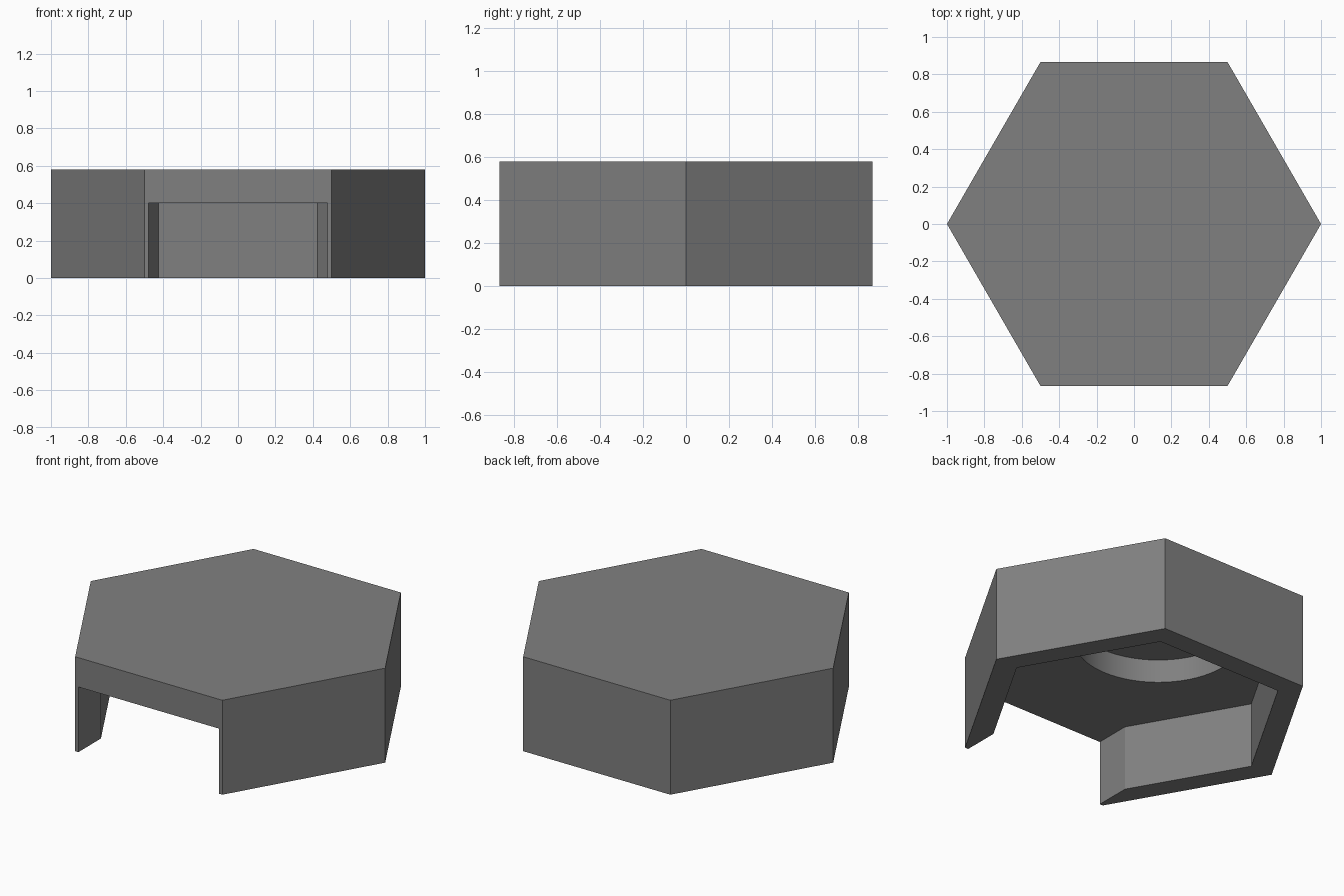
import bpy, bmesh, math

if "Cube" in bpy.data.objects:
    bpy.data.objects.remove(bpy.data.objects["Cube"])

HEIGHT, CEILING, RECESS_TOP = 0.58, 0.40, 0.543
INNER = 0.852          # inner hexagon radius
DOOR = 0.478           # half width of the front opening


def ring(radius, sides, cx=0.0, cy=0.0):
    step = 2 * math.pi / sides
    return [(cx + radius * math.cos(i * step), cy + radius * math.sin(i * step))
            for i in range(sides)]


def prism(name, outline, z0, z1):
    bm = bmesh.new()
    base = bm.faces.new([bm.verts.new((x, y, z0)) for x, y in outline])
    top = bmesh.ops.extrude_face_region(bm, geom=[base])["geom"]
    verts = [g for g in top if isinstance(g, bmesh.types.BMVert)]
    bmesh.ops.translate(bm, verts=verts, vec=(0, 0, z1 - z0))
    bmesh.ops.recalc_face_normals(bm, faces=bm.faces)
    mesh = bpy.data.meshes.new(name)
    bm.to_mesh(mesh)
    bm.free()
    obj = bpy.data.objects.new(name, mesh)
    bpy.context.collection.objects.link(obj)
    return obj


def cut(target, cutter):
    mod = target.modifiers.new(cutter.name, 'BOOLEAN')
    mod.operation, mod.solver, mod.object = 'DIFFERENCE', 'EXACT', cutter
    bpy.context.view_layer.objects.active = target
    bpy.ops.object.modifier_apply(modifier=mod.name)
    bpy.data.objects.remove(cutter)


gray = bpy.data.materials.new("gray")
gray.diffuse_color = (0.216, 0.216, 0.216, 1)
gray.use_nodes = True
gray.node_tree.nodes["Principled BSDF"].inputs["Base Color"].default_value = gray.diffuse_color

# Solid hexagonal body
shell = prism("hexagonal_shell", ring(1.0, 6), 0, HEIGHT)
shell.data.materials.append(gray)

# Hollow room, continued through the front wall as an opening
edge_y = -(INNER - DOOR) * math.sqrt(3)
upper = ring(INNER, 6)[:4]
room = upper + [(-DOOR, edge_y), (-DOOR, -1.0), (DOOR, -1.0), (DOOR, edge_y)]
cut(shell, prism("room_cutter", room, -0.1, CEILING))

# Round recess in the ceiling, set towards the back
cut(shell, prism("recess_cutter", ring(0.468, 64, 0, 0.21), 0.3, RECESS_TOP))

# Smooth recess wall, sharp corners elsewhere
bpy.ops.object.select_all(action='DESELECT')
shell.select_set(True)
bpy.context.view_layer.objects.active = shell
bpy.ops.object.shade_smooth_by_angle(angle=math.radians(30))
